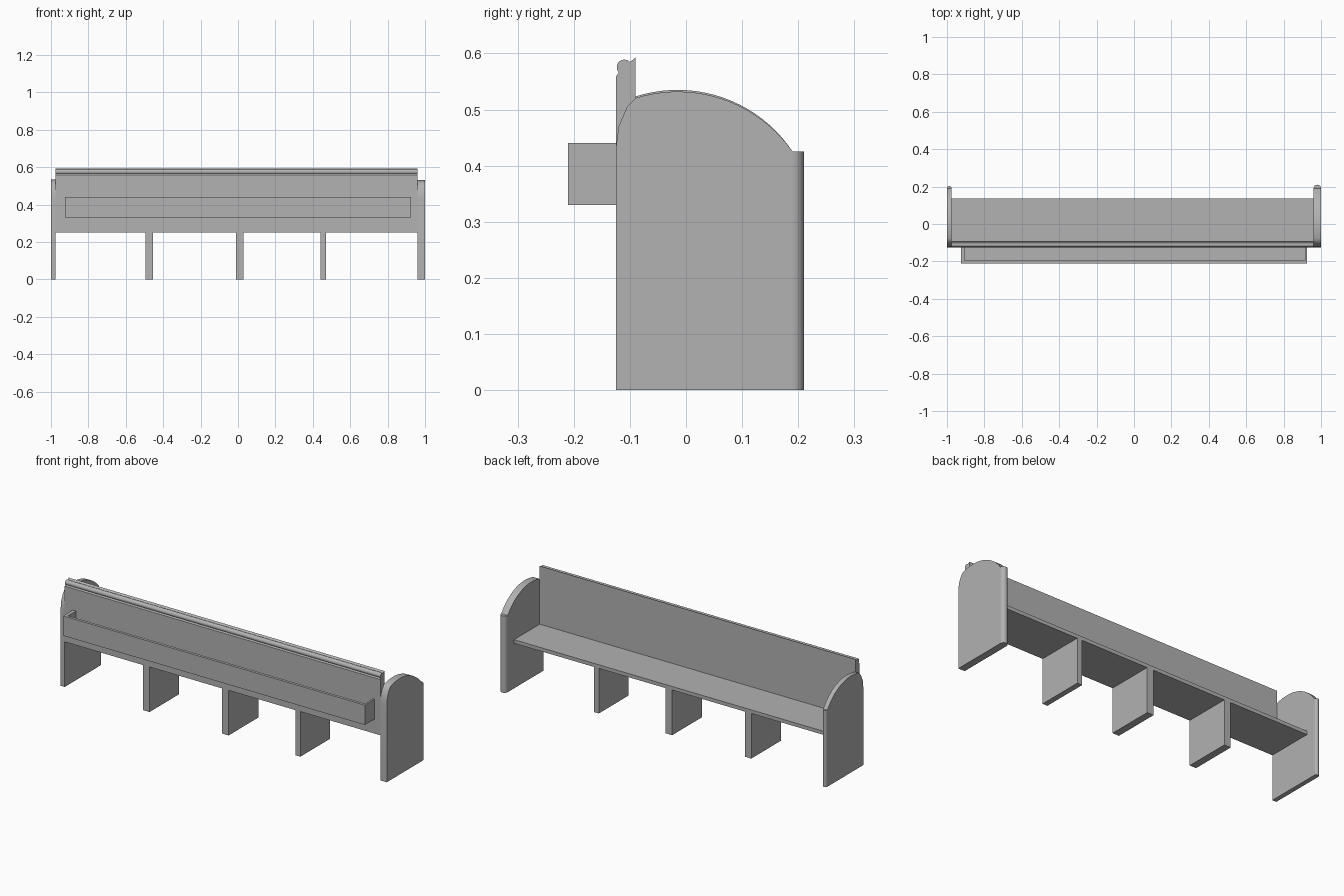
import bpy, bmesh
from math import sin, cos, asin, pi, radians
from mathutils import Vector

cube = bpy.data.objects.get("Cube")
if cube:
    bpy.data.objects.remove(cube, do_unlink=True)

grey = bpy.data.materials.new("plain grey")
grey.use_nodes = True
COLOUR = (0.445, 0.445, 0.445, 1)
grey.diffuse_color = COLOUR
grey.node_tree.nodes["Principled BSDF"].inputs["Base Color"].default_value = COLOUR


def prism(name, points, offset, smooth=False):
    """Extrude a closed outline of 3D points along an offset."""
    bm = bmesh.new()
    face = bm.faces.new([bm.verts.new(p) for p in points])
    ext = bmesh.ops.extrude_face_region(bm, geom=[face])
    moved = [v for v in ext["geom"] if isinstance(v, bmesh.types.BMVert)]
    bmesh.ops.translate(bm, verts=moved, vec=Vector(offset))
    bmesh.ops.recalc_face_normals(bm, faces=bm.faces)
    mesh = bpy.data.meshes.new(name)
    bm.to_mesh(mesh)
    bm.free()
    mesh.materials.append(grey)
    obj = bpy.data.objects.new(name, mesh)
    bpy.context.collection.objects.link(obj)
    if smooth:
        bpy.ops.object.select_all(action="DESELECT")
        obj.select_set(True)
        bpy.context.view_layer.objects.active = obj
        bpy.ops.object.shade_smooth_by_angle(angle=radians(35))
    return obj


def box(name, x0, x1, y0, y1, z0, z1):
    outline = [(x0, y0, z0), (x1, y0, z0), (x1, y1, z0), (x0, y1, z0)]
    return prism(name, outline, (0, 0, z1 - z0))


FRONT, REAR, SEAT_EDGE = -0.125, 0.19, 0.135
LEFT_IN, RIGHT_IN = 0.96, -0.975


# End panels: arched top, curved shoulder and half-round rear edge
def end_panel(side, x0, x1, peak):
    mid, shoulder_y, post_top = -0.015, -0.09, 0.425
    reach, drop = REAR - mid, peak - post_top
    radius = (reach ** 2 + drop ** 2) / (2 * drop)
    a0, a1 = asin((shoulder_y - mid) / radius), asin(reach / radius)
    outline = [(REAR, 0), (FRONT, 0), (FRONT, 0.43), (-0.12, 0.47), (-0.105, 0.505)]
    for i in range(21):
        a = a0 + (a1 - a0) * i / 20
        outline.append((mid + radius * sin(a), peak - radius + radius * cos(a)))
    prism(side + "_end_panel", [(x0, y, z) for y, z in outline], (x1 - x0, 0, 0), True)
    r, cx = (x1 - x0) / 2, (x0 + x1) / 2
    edge = [(cx + r * cos(pi * i / 16), REAR + r * sin(pi * i / 16), 0) for i in range(17)]
    prism(side + "_rounded_edge", edge, (0, 0, post_top), True)


end_panel("left", LEFT_IN, 1.0, 0.532)
end_panel("right", -1.0, RIGHT_IN, 0.535)

# Backrest with a bead moulding along its top
profile = [(-0.09, 0.25), (FRONT, 0.25), (FRONT, 0.559)]
for i in range(15):
    a = radians(225 - 180 * i / 14)
    profile.append((-0.11 + 0.0135 * cos(a), 0.5755 + 0.0135 * sin(a)))
profile += [(-0.098, 0.586), (-0.09, 0.593)]
prism("backrest", [(RIGHT_IN, y, z) for y, z in profile], (LEFT_IN - RIGHT_IN, 0, 0), True)

# Seat and its supports
box("seat", RIGHT_IN, LEFT_IN, -0.09, SEAT_EDGE, 0.25, 0.27)
for name, x0, x1 in (("right", -0.495, -0.455), ("middle", -0.01, 0.03), ("left", 0.44, 0.47)):
    box(name + "_support", x0, x1, FRONT, SEAT_EDGE, 0, 0.25)

# Open-topped book rack on the front of the backrest
Z0, Z1, RACK = 0.33, 0.44, 0.925
box("rack_front", -RACK, RACK, -0.21, -0.195, Z0, Z1)
box("rack_right_end", -RACK, -0.905, -0.195, FRONT, Z0, Z1)
box("rack_left_end", 0.915, RACK, -0.195, FRONT, Z0, Z1)
box("rack_floor", -0.905, 0.915, -0.195, FRONT, Z0, Z0 + 0.015)
